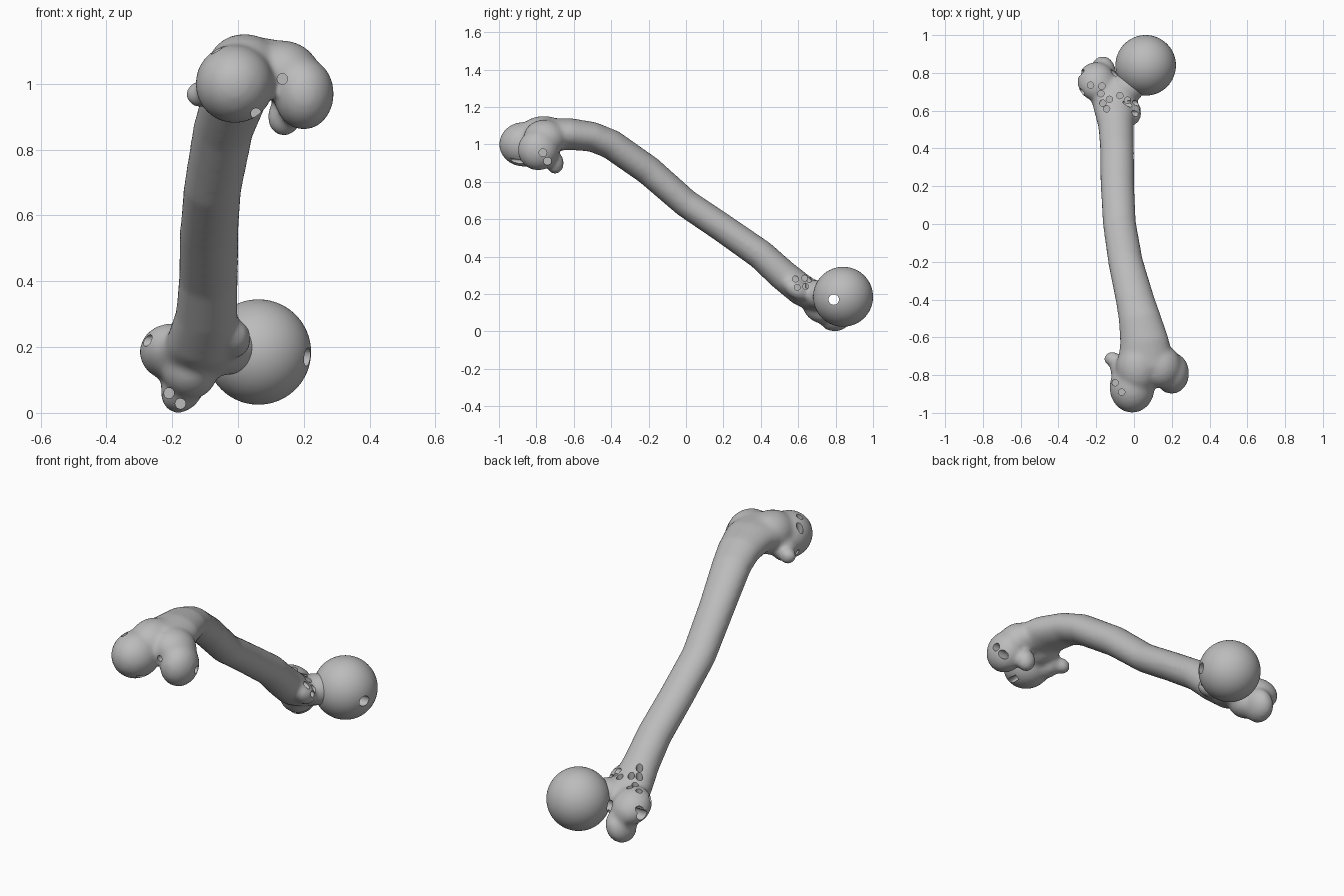
import bpy, bmesh, math
from mathutils import Vector, Matrix
from mathutils.bvhtree import BVHTree

cube = bpy.data.objects.get("Cube")
if cube:
    bpy.data.objects.remove(cube, do_unlink=True)

grey = bpy.data.materials.new("bone grey")
grey.use_nodes = True
grey.diffuse_color = (0.5, 0.5, 0.5, 1)
grey.node_tree.nodes["Principled BSDF"].inputs["Base Color"].default_value = (0.5, 0.5, 0.5, 1)


def make_object(name, bm):
    bmesh.ops.recalc_face_normals(bm, faces=bm.faces)
    mesh = bpy.data.meshes.new(name)
    bm.to_mesh(mesh)
    bm.free()
    mesh.materials.append(grey)
    obj = bpy.data.objects.new(name, mesh)
    bpy.context.collection.objects.link(obj)
    return obj


def tube(bm, path, sides=32):
    """Elliptical tube; each station is x, y, z, half width, half thickness."""
    pts = [Vector(p[:3]) for p in path]
    rings = []
    for i, p in enumerate(path):
        t = (pts[min(i + 1, len(pts) - 1)] - pts[max(i - 1, 0)]).normalized()
        up = t.cross(Vector((1, 0, 0))).normalized()
        side = up.cross(t)
        rings.append([bm.verts.new(pts[i] + side * p[3] * math.cos(a) + up * p[4] * math.sin(a))
                      for a in (math.tau * k / sides for k in range(sides))])
    for a, b in zip(rings, rings[1:]):
        for k in range(sides):
            n = (k + 1) % sides
            bm.faces.new((a[k], a[n], b[n], b[k]))
    bm.faces.new(rings[0])
    bm.faces.new(rings[-1])


def blob(bm, centre, radii, tilt=(0, 0, 0)):
    """Ellipsoid tilted by degrees about x, y and z."""
    rot = Matrix.Identity(4)
    for axis, deg in zip("XYZ", tilt):
        rot = Matrix.Rotation(math.radians(deg), 4, axis) @ rot
    m = Matrix.Translation(centre) @ rot @ Matrix.Diagonal((*radii, 1))
    bmesh.ops.create_uvsphere(bm, u_segments=32, v_segments=20, radius=1, matrix=m)


def apply(obj, kind, **settings):
    mod = obj.modifiers.new(kind.title(), kind)
    for key, value in settings.items():
        setattr(mod, key, value)
    bpy.context.view_layer.objects.active = obj
    bpy.ops.object.modifier_apply(modifier=mod.name)


# Shaft, bowed and flared at both ends
bm = bmesh.new()
tube(bm, [(.06, -.76, 1.05, .15, .09), (.055, -.62, 1.055, .13, .085),
          (.03, -.5, 1.04, .112, .08), (.005, -.4, 1.0, .102, .08),
          (-.045, -.2, .86, .092, .079), (-.077, 0, .685, .088, .076),
          (-.088, .2, .55, .089, .077), (-.09, .4, .41, .09, .08),
          (-.095, .52, .30, .094, .083), (-.105, .62, .22, .11, .085),
          (-.12, .72, .17, .12, .08)])

# Knee end: two rounded condyles, bridge and rear knobs
blob(bm, (-.01, -.865, 1.0), (.12, .135, .12))
blob(bm, (.02, -.76, 1.045), (.115, .14, .107))
blob(bm, (.2, -.79, .97), (.092, .11, .11))
blob(bm, (.145, -.755, 1.035), (.11, .115, .095), (0, 25, 0))
blob(bm, (.14, -.7, .9), (.052, .048, .06))
blob(bm, (-.115, -.715, .968), (.045, .04, .042))
blob(bm, (-.06, -.77, .98), (.065, .08, .07))

# Hip end: outer trochanter, its hooked tip, inner trochanter and neck
blob(bm, (-.2, .755, .185), (.1, .11, .08), (-30, 0, 0))
blob(bm, (-.165, .795, .085), (.065, .095, .09), (0, 25, 0))
blob(bm, (-.145, .72, .13), (.085, .1, .085), (-30, 0, 0))
blob(bm, (-.01, .59, .225), (.05, .075, .05), (-35, 0, 0))
blob(bm, (-.035, .72, .195), (.12, .085, .08), (0, 0, 40))
bone = make_object("thigh_bone", bm)
apply(bone, "REMESH", mode="VOXEL", voxel_size=.011)
apply(bone, "SMOOTH", factor=.5, iterations=14)

# Ball joint
bm = bmesh.new()
bmesh.ops.create_uvsphere(bm, u_segments=64, v_segments=40, radius=.16,
                          matrix=Matrix.Translation((.062, .84, .185)))
head = make_object("ball_head", bm)

# Small blind holes, found by projecting onto the bone along one axis
tree = BVHTree.FromPolygons([v.co for v in bone.data.vertices],
                            [tuple(p.vertices) for p in bone.data.polygons])
bm = bmesh.new()


def drill(direction, spots, radius):
    d = Vector(direction)
    for spot in spots:
        hit = tree.ray_cast(Vector(spot) - d * 3, d)[0]
        if hit:
            m = Matrix.Translation(hit) @ d.to_track_quat("Z", "Y").to_matrix().to_4x4()
            bmesh.ops.create_cone(bm, cap_ends=True, segments=16, radius1=radius,
                                  radius2=radius, depth=.09, matrix=m)


drill((0, 0, -1), [(-.23, .735, 0), (-.17, .73, 0), (-.175, .69, 0), (-.13, .66, 0),
                   (-.165, .64, 0), (-.145, .61, 0), (-.075, .68, 0), (-.035, .655, 0),
                   (-.1, -.84, 0), (-.065, -.89, 0)], .017)
drill((-1, 0, 0), [(0, .585, .28), (0, .635, .285), (0, .595, .235), (0, .64, .24)], .016)
drill((-1, 0, 0), [(0, -.765, .955), (0, -.74, .91)], .021)
drill((0, 1, 0), [(.135, 0, 1.015), (.055, 0, .91), (-.24, 0, .075), (-.21, 0, .06),
                  (-.175, 0, .028)], .016)
drill((1, 0, 0), [(0, .8, .2), (0, .7, .22), (0, -.8, .95)], .018)

# Channel running across through ball and trochanter
bmesh.ops.create_cone(bm, cap_ends=True, segments=24, radius1=.028, radius2=.028, depth=1.2,
                      matrix=Matrix.Translation((0, .79, .17)) @ Matrix.Rotation(math.pi / 2, 4, "Y"))
cutter = make_object("hole_cutter", bm)
cutter.hide_render = True
for obj in (bone, head):
    apply(obj, "BOOLEAN", operation="DIFFERENCE", object=cutter, solver="EXACT", use_self=True)
bpy.data.objects.remove(cutter, do_unlink=True)

# Smooth surfaces with crisp hole rims
for obj in (bone, head):
    bpy.ops.object.select_all(action="DESELECT")
    obj.select_set(True)
    bpy.context.view_layer.objects.active = obj
    bpy.ops.object.shade_smooth_by_angle(angle=math.radians(40))
